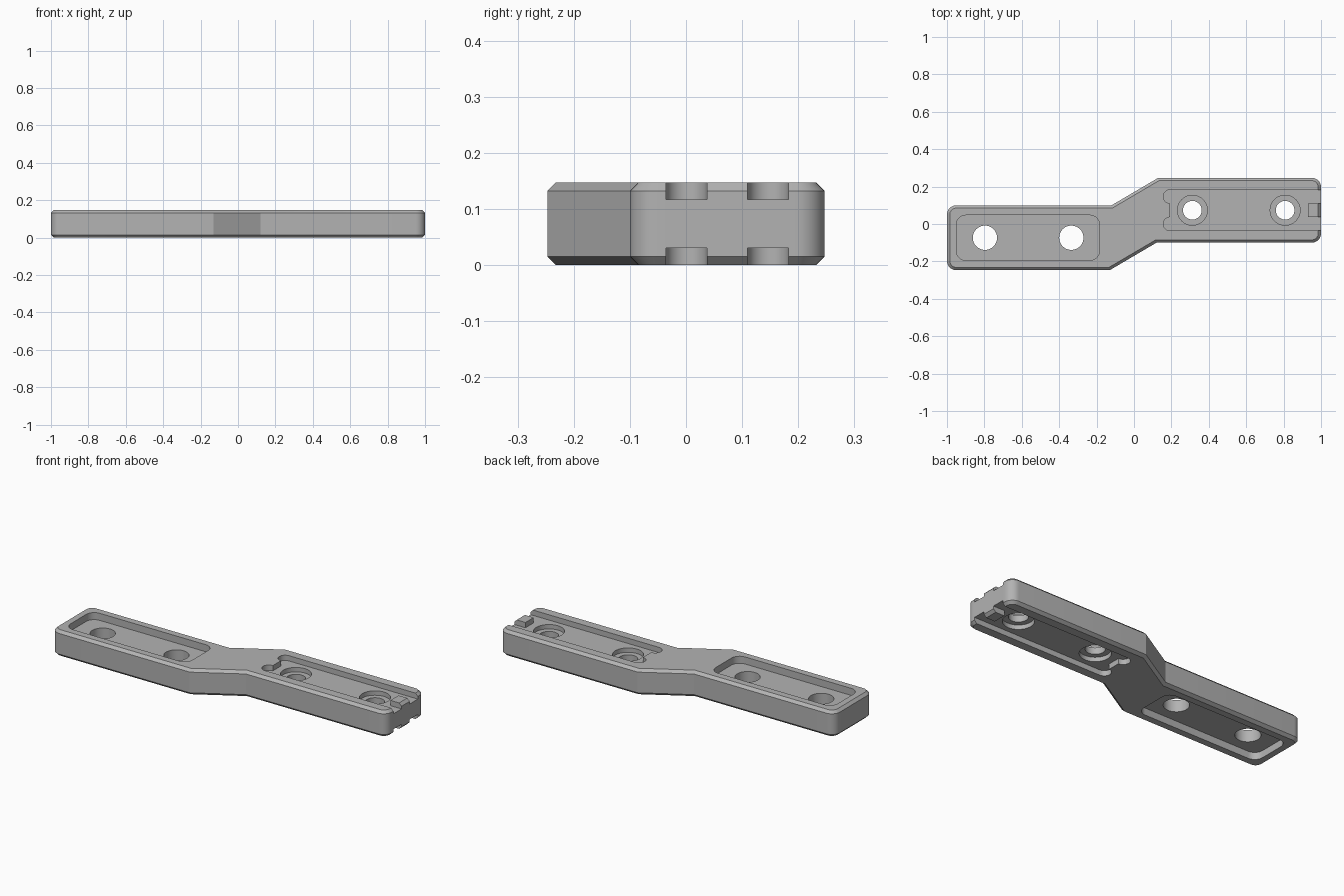
import bpy, bmesh, math
from mathutils import Vector

cube = bpy.data.objects.get("Cube")
if cube:
    bpy.data.objects.remove(cube, do_unlink=True)

H = 0.147          # plate thickness
CHAMFER = 0.015    # edge chamfer
SLOT = 0.03        # slot depth
POCKET = 0.04      # pocket depth
BORE = 0.055       # counterbore depth below the face
MID = 0.0735       # offset of each arm from the centre line
HALF = 0.1735      # half width of each arm

grey = bpy.data.materials.new("grey")
grey.use_nodes = True
colour = (0.45, 0.45, 0.45, 1)
grey.diffuse_color = colour
grey.node_tree.nodes["Principled BSDF"].inputs["Base Color"].default_value = colour


def prism(name, outline, z0, z1, round_corner=None, radius=0.05, chamfer=0):
    """Extrude an outline, round chosen vertical edges, chamfer the rims."""
    bm = bmesh.new()
    face = bm.faces.new([bm.verts.new((x, y, z0)) for x, y in outline])
    out = bmesh.ops.extrude_face_region(bm, geom=[face])
    top = [g for g in out["geom"] if isinstance(g, bmesh.types.BMVert)]
    bmesh.ops.translate(bm, verts=top, vec=(0, 0, z1 - z0))
    if round_corner:
        upright = [e for e in bm.edges
                   if abs(e.verts[0].co.z - e.verts[1].co.z) > 1e-4
                   and round_corner(e.verts[0].co)]
        bmesh.ops.bevel(bm, geom=upright, offset=radius, offset_type='OFFSET',
                        segments=8, profile=0.5, affect='EDGES')
    if chamfer:
        rim = [e for e in bm.edges
               if abs(e.verts[0].co.z - e.verts[1].co.z) < 1e-4]
        bmesh.ops.bevel(bm, geom=rim, offset=chamfer, offset_type='OFFSET',
                        segments=1, profile=0.5, affect='EDGES')
    bmesh.ops.recalc_face_normals(bm, faces=bm.faces)
    mesh = bpy.data.meshes.new(name)
    bm.to_mesh(mesh)
    bm.free()
    mesh.materials.append(grey)
    obj = bpy.data.objects.new(name, mesh)
    bpy.context.collection.objects.link(obj)
    return obj


def arc(x, y, r, start, end, steps):
    angles = [math.radians(start + (end - start) * i / steps) for i in range(steps + 1)]
    return [(x + r * math.cos(a), y + r * math.sin(a)) for a in angles]


def circle(x, y, r):
    return arc(x, y, r, 0, 360, 48)[:-1]


def cut(cutter):
    cutter.hide_render = True
    mod = plate.modifiers.new("cut", 'BOOLEAN')
    mod.operation = 'DIFFERENCE'
    mod.solver = 'EXACT'
    mod.object = cutter
    bpy.ops.object.modifier_apply(modifier=mod.name)
    bpy.data.objects.remove(cutter, do_unlink=True)


# Offset plate: half the outline, repeated by a half turn
half = [(-1, MID - HALF + 0.2), (-1, -MID - HALF), (-0.13, -MID - HALF), (0.12, MID - HALF)]
half[0] = (-1, HALF - MID)
outline = half + [(-x, -y) for x, y in half]
# the half turn of the fourth point is the upper inner bend
plate = prism("offset_plate", outline, 0, H,
              lambda co: abs(co.x) > 0.9, 0.05, CHAMFER)
bpy.context.view_layer.objects.active = plate
plate.select_set(True)

# Slot outline: two rounded ears at the inner end, a tab left at the open end
ear = 0.0365
low, high = MID - 2 * ear, MID + 2 * ear
slot = (arc(0.193, low + ear - ear, ear, 270, 90, 12)
        + arc(0.193, high, ear, 270, 90, 12)
        + [(1.1, high + ear), (1.1, high - ear), (0.93, high - ear),
           (0.93, low + ear), (1.1, low + ear), (1.1, low - ear)])
pocket = [(-0.95, -0.194), (-0.185, -0.194), (-0.185, 0.047), (-0.95, 0.047)]


def both_faces(name, shape, depth, **options):
    """Cut the same recess into the top and the bottom."""
    cut(prism(name, shape, H - depth, H + 0.1, **options))
    cut(prism(name, shape, -0.1, depth, **options))


both_faces("pocket_cutter", pocket, POCKET, round_corner=lambda co: True, radius=0.05)
both_faces("slot_cutter", slot, SLOT)

# Bolt holes: plain on one arm, counterbored on the other
for x in (-0.797, -0.335):
    cut(prism("hole_cutter", circle(x, -MID, 0.065), -0.1, H + 0.1))
for x in (0.312, 0.808):
    both_faces("bore_cutter", circle(x, MID, 0.08), BORE)
    cut(prism("hole_cutter", circle(x, MID, 0.05), -0.1, H + 0.1))

bpy.ops.object.shade_smooth_by_angle(angle=math.radians(30))
